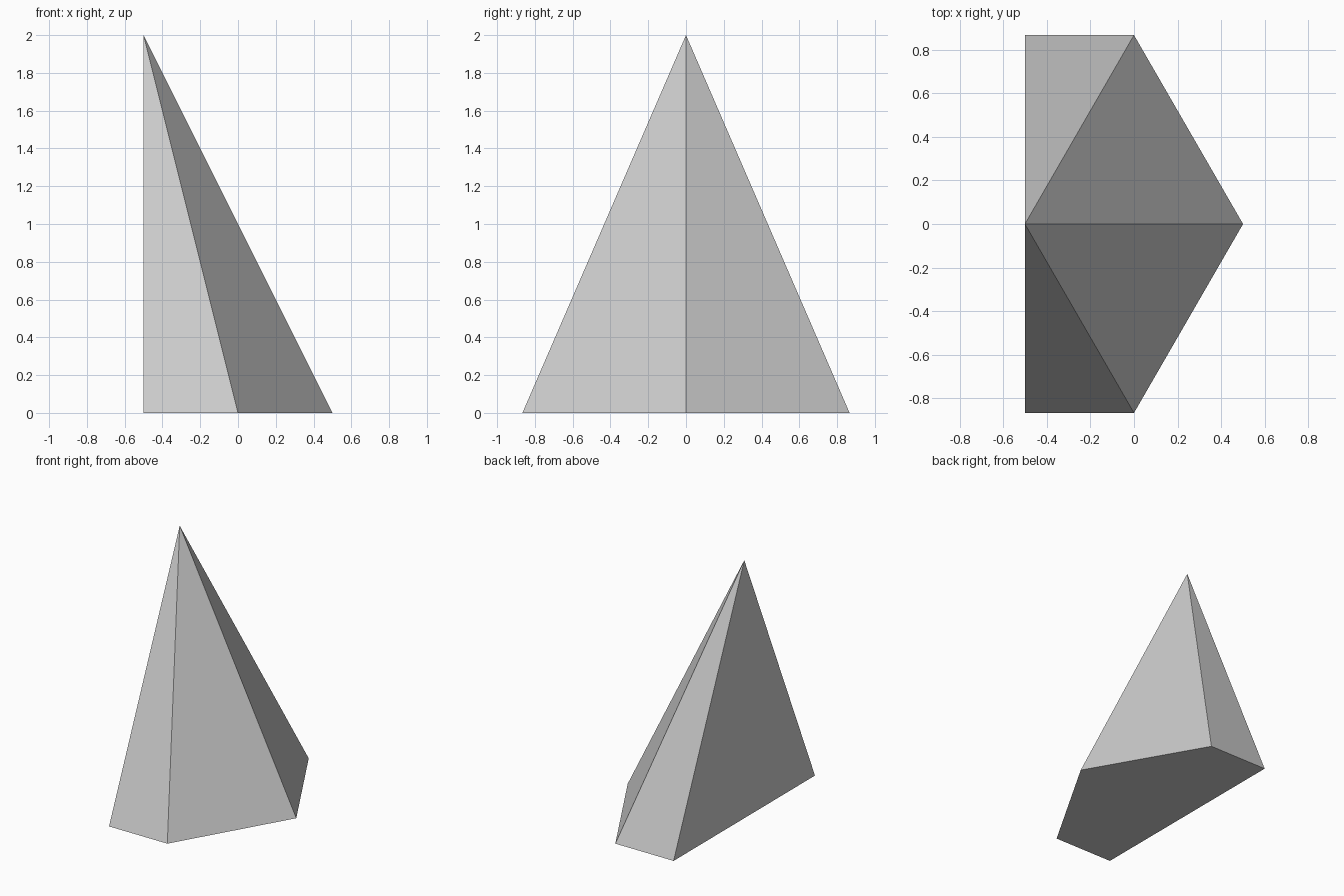
import bpy, bmesh
from math import cos, sin, radians

if "Cube" in bpy.data.objects:
    bpy.data.objects.remove(bpy.data.objects["Cube"])

# Half of a six-sided pyramid, cut flat through its apex at x = -0.5
CUT_X, RADIUS, HEIGHT = -0.5, 1.0, 2.0

# Base outline: three hexagon corners, closed by two points on the cut
half_width = RADIUS * sin(radians(60))
outline = [(CUT_X, -half_width)]
outline += [(CUT_X + RADIUS * cos(radians(a)), RADIUS * sin(radians(a))) for a in (-60, 0, 60)]
outline += [(CUT_X, half_width)]

bm = bmesh.new()
base = [bm.verts.new((x, y, 0)) for x, y in outline]
apex = bm.verts.new((CUT_X, 0, HEIGHT))

# Underside, sloping sides and flat upright back
bm.faces.new(base[::-1])
for i, v in enumerate(base):
    bm.faces.new((v, base[(i + 1) % len(base)], apex))
bmesh.ops.recalc_face_normals(bm, faces=bm.faces[:])

mesh = bpy.data.meshes.new("half_pyramid")
bm.to_mesh(mesh)
bm.free()
bpy.context.collection.objects.link(bpy.data.objects.new("half_pyramid", mesh))
